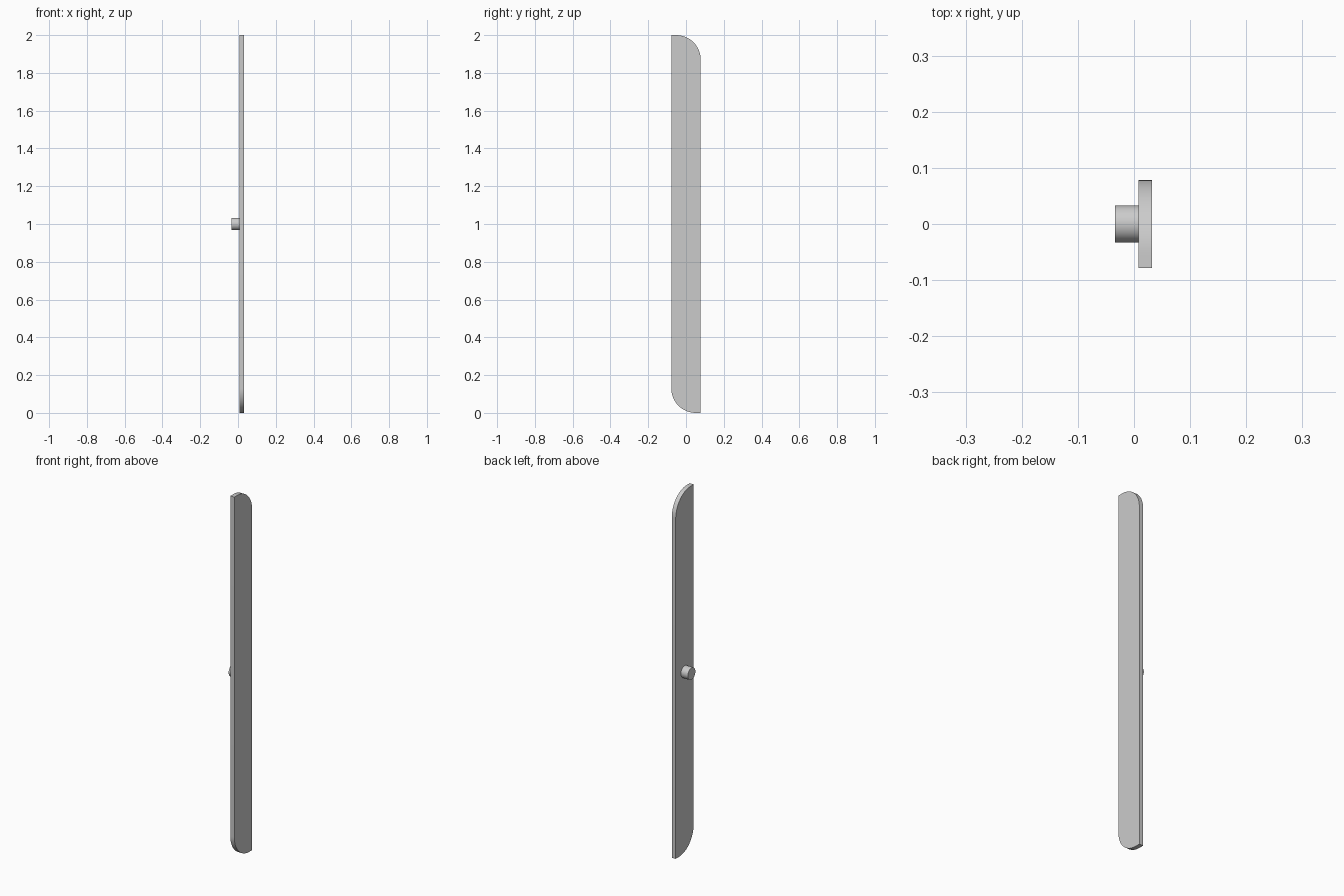
import bpy, bmesh
from math import pi, sin, cos

cube = bpy.data.objects.get("Cube")
if cube:
    bpy.data.objects.remove(cube, do_unlink=True)

GREY = (0.6, 0.6, 0.6, 1)
mat = bpy.data.materials.new("light grey")
mat.use_nodes = True
mat.diffuse_color = GREY
mat.node_tree.nodes["Principled BSDF"].inputs["Base Color"].default_value = GREY


def smooth(obj):
    bpy.ops.object.select_all(action="DESELECT")
    obj.select_set(True)
    bpy.context.view_layer.objects.active = obj
    bpy.ops.object.shade_smooth_by_angle(angle=pi / 6)


def extrude_x(name, profile, x0, x1):
    """Solid made by pushing a counter-clockwise (y, z) profile along x."""
    bm = bmesh.new()
    face = bm.faces.new([bm.verts.new((x0, y, z)) for y, z in profile])
    out = bmesh.ops.extrude_face_region(bm, geom=[face])
    moved = [g for g in out["geom"] if isinstance(g, bmesh.types.BMVert)]
    bmesh.ops.translate(bm, verts=moved, vec=(x1 - x0, 0, 0))
    bmesh.ops.recalc_face_normals(bm, faces=bm.faces)
    mesh = bpy.data.meshes.new(name)
    bm.to_mesh(mesh)
    bm.free()
    mesh.materials.append(mat)
    obj = bpy.data.objects.new(name, mesh)
    bpy.context.collection.objects.link(obj)
    smooth(obj)
    return obj


def arc(cy, cz, r, start, end, steps):
    angles = [start + (end - start) * i / steps for i in range(steps + 1)]
    return [(cy + r * cos(a), cz + r * sin(a)) for a in angles]


# Flat blade: two opposite corners rounded, two left square
W, R = 0.078, 0.13
blade = [(W, 0)] + arc(W - R, 2 - R, R, 0, pi / 2, 20)
blade += [(-W, 2)] + arc(R - W, R, R, pi, 1.5 * pi, 20)
extrude_x("blade", blade, 0.008, 0.032)

# Round pivot pin on the right face
extrude_x("pivot_pin", arc(0, 1, 0.033, 0, 2 * pi, 48)[:-1], -0.034, 0.008)
